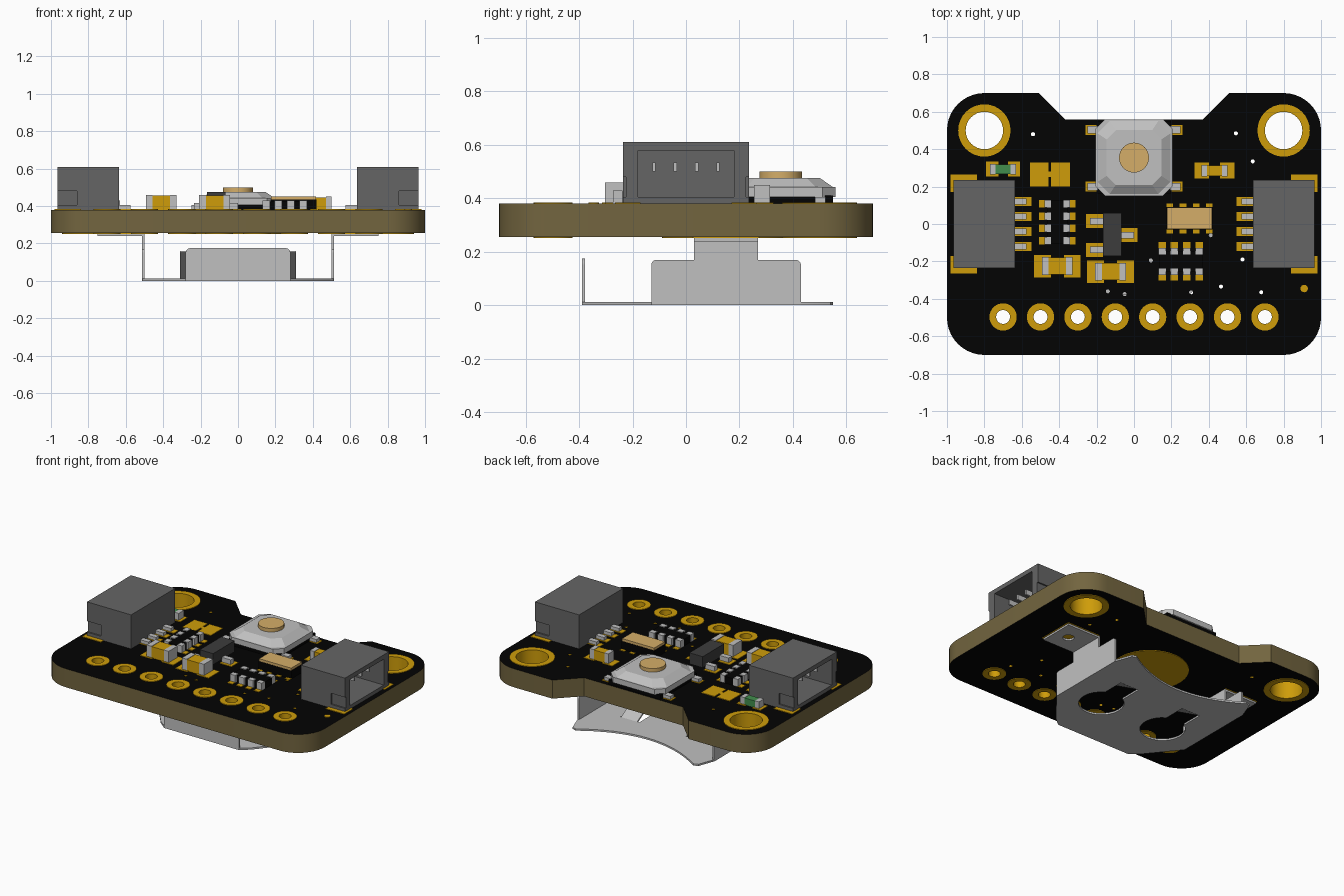
import bpy, bmesh, math
from mathutils import Matrix, Vector

cube = bpy.data.objects.get("Cube")
if cube:
    bpy.data.objects.remove(cube, do_unlink=True)


def material(name, *rgb):
    m = bpy.data.materials.new(name)
    m.use_nodes = True
    m.diffuse_color = (*rgb, 1)
    m.node_tree.nodes["Principled BSDF"].inputs["Base Color"].default_value = (*rgb, 1)
    return m


BLACK = material("black_mask", .001, .001, .001)
OLIVE = material("olive_laminate", .17, .13, .05)
GOLD = material("gold_plating", .62, .335, .003)
SILVER = material("silver_metal", .53, .53, .53)
GREY = material("grey_plastic", .13, .13, .13)
DARK = material("dark_package", .045, .045, .045)
TAN = material("tan_metal", .66, .42, .14)
GREEN = material("green_lens", .055, .27, .075)

TOP, BOTTOM = .38, .255
UPRIGHT_YZ = Matrix(((0, 0, 1, 0), (1, 0, 0, 0), (0, 1, 0, 0), (0, 0, 0, 1)))
UPRIGHT_XZ = Matrix.Rotation(math.pi / 2, 4, 'X')


def finish(name, me, *mats):
    for m in mats:
        me.materials.append(m)
    ob = bpy.data.objects.new(name, me)
    bpy.context.collection.objects.link(ob)
    return ob


def smooth(ob):
    bpy.ops.object.select_all(action='DESELECT')
    ob.select_set(True)
    bpy.context.view_layer.objects.active = ob
    bpy.ops.object.shade_smooth_by_angle(angle=math.radians(30))


def box(name, x, y, z, mat, tilt=0):
    """Box from (min, max) ranges, optionally tilted about its x axis."""
    bm = bmesh.new()
    size = [r[1] - r[0] for r in (x, y, z)]
    mid = [(r[0] + r[1]) / 2 for r in (x, y, z)]
    bmesh.ops.create_cube(bm, size=1, matrix=Matrix.Translation(mid)
                          @ Matrix.Rotation(tilt, 4, 'X') @ Matrix.Diagonal((*size, 1)))
    me = bpy.data.meshes.new(name)
    bm.to_mesh(me)
    bm.free()
    return finish(name, me, mat)


def block(name, cx, cy, w, d, z0, z1, mat):
    return box(name, (cx - w / 2, cx + w / 2), (cy - d / 2, cy + d / 2), (z0, z1), mat)


def pad(name, cx, cy, w, d):
    return block(name, cx, cy, w, d, TOP, TOP + .004, GOLD)


def circle(cx, cy, r, n=32):
    return [(cx + r * math.cos(2 * math.pi * i / n), cy + r * math.sin(2 * math.pi * i / n))
            for i in range(n)]


def rounded(points, radii, steps=10):
    """Round polygon corners with true arcs; radius 0 keeps a corner sharp."""
    out = []
    for i, (p, r) in enumerate(zip(points, radii)):
        p = Vector(p)
        if not r:
            out.append(p)
            continue
        a = (Vector(points[i - 1]) - p).normalized()
        b = (Vector(points[(i + 1) % len(points)]) - p).normalized()
        half = a.angle(b) / 2
        c = p + (a + b).normalized() * r / math.sin(half)
        t = r / math.tan(half)
        u = (p + a * t - c).to_3d().normalized()
        v = (p + b * t - c).to_3d().normalized()
        out += [c + u.slerp(v, k / steps).to_2d().normalized() * r for k in range(steps + 1)]
    return out


def sheet(name, loops, z0, z1, *mats, matrix=Matrix()):
    """Flat plate extruded from an outline and its hole loops."""
    cu = bpy.data.curves.new(name, 'CURVE')
    cu.dimensions, cu.fill_mode, cu.extrude = '2D', 'BOTH', (z1 - z0) / 2
    for loop in loops:
        sp = cu.splines.new('POLY')
        sp.points.add(len(loop) - 1)
        for q, p in zip(sp.points, loop):
            q.co = (p[0], p[1], 0, 1)
        sp.use_cyclic_u = True
    tmp = finish(name + "_outline", cu)
    me = bpy.data.meshes.new_from_object(tmp.evaluated_get(bpy.context.evaluated_depsgraph_get()))
    bpy.data.objects.remove(tmp, do_unlink=True)
    bm = bmesh.new()
    bm.from_mesh(me)
    bmesh.ops.remove_doubles(bm, verts=bm.verts, dist=1e-5)
    bmesh.ops.recalc_face_normals(bm, faces=bm.faces)
    bm.transform(matrix @ Matrix.Translation((0, 0, (z0 + z1) / 2)))
    bm.to_mesh(me)
    bm.free()
    me.materials.clear()
    ob = finish(name, me, *mats)
    smooth(ob)
    return ob


# Circuit board with plated holes
half = [(1, -.7), (1, .7), (.51, .7), (.37, .56)]
outline = half + [(-x, y) for x, y in reversed(half)]
radii = [.2, .2, 0, 0, 0, 0, .2, .2]
mounts = [(s * .8, .5, .1, .14) for s in (-1, 1)]
pins = [(-.7 + .2 * i, -.497, .037, .073) for i in range(8)]
vias = [(-.54, .48), (.545, .485), (.635, .335), (.58, -.19), (.68, -.365), (.465, -.335),
        (.305, -.365), (-.05, -.375), (-.14, -.36), (.41, -.06), (.09, -.195)]
drills = mounts + pins + [(x, y, .011, .014) for x, y in vias]
board = sheet("circuit_board", [rounded(outline, radii)]
              + [circle(x, y, r, 12 if r < .02 else 32) for x, y, r, _ in drills],
              BOTTOM, TOP, BLACK, OLIVE, GOLD)
for f in board.data.polygons:
    if abs(f.normal.z) < .5:
        near = any(math.dist(f.center[:2], d[:2]) < d[2] + .005 for d in drills)
        f.material_index = 2 if near else 1
for x, y, r, R in mounts + pins:
    for side, z in (("top", TOP), ("bottom", BOTTOM - .004)):
        sheet("plated_ring_" + side, [circle(x, y, R), circle(x, y, r)], z, z + .004, GOLD)
sheet("test_dot", [circle(.91, -.345, .02)], TOP, TOP + .004, GOLD)
sheet("battery_contact", [circle(0, .15, .24, 48)], BOTTOM - .004, BOTTOM, GOLD)

# Side connectors, open outwards
for s, side in ((-1, "right"), (1, "left")):
    def span(a, b):
        return tuple(sorted((s * a, s * b)))
    n = side + "_connector_"
    box(n + "back", span(.635, .7), (-.235, .235), (TOP, .61), GREY)
    box(n + "floor", span(.7, .965), (-.235, .235), (TOP, .405), GREY)
    box(n + "roof", span(.7, .965), (-.235, .235), (.58, .61), GREY)
    for t in (-1, 1):
        def across(a, b):
            return tuple(sorted((t * a, t * b)))
        box(n + "wall", span(.7, .965), across(.18, .225), (.405, .58), GREY)
        box(n + "wall_upper", span(.7, .965), across(.225, .235), (.48, .58), GREY)
        box(n + "wall_lower", span(.7, .86), across(.225, .235), (.405, .48), GREY)
        box(n + "anchor_pad", span(.84, .98), across(.17, .265), (TOP, TOP + .004), GOLD)
    for y in (-.12, -.04, .04, .12):
        box(n + "pin", span(.7, .9), (y - .006, y + .006), (.5, .535), SILVER)
        box(n + "foot", span(.575, .635), (y - .017, y + .017), (TOP, .405), SILVER)
        pad(n + "foot_pad", s * .592, y, .09, .05)

# Push button
B = .355
for x in (-.23, .23):
    for y in (.2, .503):
        pad("button_pad", x, y, .06, .055)
        block("button_leg", x * .95, y, .06, .04, TOP, .405, SILVER)
block("button_base", 0, B, .39, .39, TOP, .41, BLACK)


def octagon(h, c):
    q = [(h, c - h), (h, h - c), (h - c, h), (c - h, h)]
    return [(x, y + B) for x, y in q + [(-x, -y) for x, y in q]]


sheet("button_frame", [octagon(.205, .05)], .405, .442, SILVER)
cover = sheet("button_cover", [octagon(.195, .065)], .442, .476, SILVER)
for v in cover.data.vertices:
    if v.co.z > .46:
        v.co.x *= .75
        v.co.y = B + (v.co.y - B) * .75
sheet("button_cap", [circle(0, B, .08)], .476, .5, TAN)


# Two-terminal parts: pads, body and end caps
def chip(name, cx, cy, w, d, h, pad_w, body):
    for s in (-1, 1):
        pad(name + "_pad", cx + s * pad_w * .32, cy, pad_w * .36, d + .025)
        block(name + "_end", cx + s * w * .39, cy, w * .22, d, TOP, TOP + h, SILVER)
    block(name + "_body", cx, cy, w * .56, d - .004, TOP, TOP + h - .003, body)


chip("large_capacitor", -.41, -.225, .165, .095, .08, .25, GOLD)
chip("middle_capacitor", -.125, -.255, .165, .095, .08, .25, GOLD)
chip("small_capacitor", .43, .285, .14, .06, .07, .215, GOLD)
chip("status_light", -.7, .293, .14, .055, .05, .18, GREEN)

# Solder jumper
for x in (-.507, -.393):
    pad("jumper_pad", x, .265, .1, .13)
pad("jumper_bridge", -.45, .265, .03, .03)

# Resistor arrays
block("side_array_body", -.41, .01, .11, .235, TOP, .425, BLACK)
block("front_array_body", .25, -.2, .235, .11, TOP, .425, BLACK)
for i in range(4):
    k = -.1 + i * .066
    for s in (-1, 1):
        block("side_array_end", -.41 + s * .05, .01 + k, .035, .04, TOP, .43, SILVER)
        pad("side_array_pad", -.41 + s * .08, .01 + k, .035, .04)
        block("front_array_end", .25 + k, -.2 + s * .055, .04, .035, TOP, .43, SILVER)
        pad("front_array_pad", .25 + k, -.2 + s * .085, .04, .035)

# Regulator
block("regulator_body", -.117, -.055, .1, .23, .4, .475, DARK)
for x, y in ((-.2, .015), (-.2, -.138), (-.035, -.06)):
    pad("regulator_pad", x + (.01 if x > -.1 else -.012), y, .09, .075)
    block("regulator_lead", x, y, .07, .035, TOP, .415, SILVER)

# Sensor with metal lid
block("sensor_base", .297, .03, .245, .12, TOP, .435, BLACK)
block("sensor_lid", .297, .03, .24, .115, .435, .452, TAN)
for i in range(4):
    for y in (-.035, .095):
        pad("sensor_pad", .192 + .07 * i, y, .035, .03)

# Battery clip: floor plate with keyholes and a scooped rear edge
T = .012
scoop = [(.44 * k / 8, .405 + .145 * (k / 8) ** 2) for k in range(8, -9, -1)]
edge = [(.28, -.39), (.34, -.34), (.51, -.13), (.51, .43), (.47, .54)]
loops = [edge + scoop + [(-x, y) for x, y in reversed(edge)]]
for s in (-1, 1):
    arc = [math.radians(120 + 15 * k) for k in range(21)]
    loops.append([(s * .245 + .14 * math.cos(a), -.02 + .14 * math.sin(a)) for a in arc]
                 + [(s * .245 + .07, .25), (s * .245 - .07, .25)])
sheet("clip_floor", loops, 0, T, SILVER)

leg = [(-.13, 0), (.43, 0), (.43, .17), (.27, .17), (.27, .25), (.03, .25), (.03, .17), (-.13, .17)]
for s in (-1, 1):
    sheet("clip_leg", [rounded(leg, [0, 0, .02, 0, 0, 0, 0, .02], 5)],
          s * .506 - T / 2, s * .506 + T / 2, SILVER, matrix=UPRIGHT_YZ)
    tab = [(s * .5, .03), (s * .75, .03), (s * .75, .27), (s * .5, .27)]
    sheet("clip_tab", [tab, circle(s * .65, .15, .035, 20)], .239, .251, SILVER)
    block("clip_tab_pad", s * .63, .15, .25, .25, .251, BOTTOM, GOLD)
    box("clip_spring", (s * .25 - .06, s * .25 + .06), (-.03, .27), (.076, .086),
        SILVER, tilt=math.radians(-30))
stop = [(-.28, 0), (.28, 0), (.28, .175), (-.28, .175)]
sheet("clip_stop", [rounded(stop, [0, 0, .025, .025], 5)], .378, .39, SILVER, matrix=UPRIGHT_XZ)
